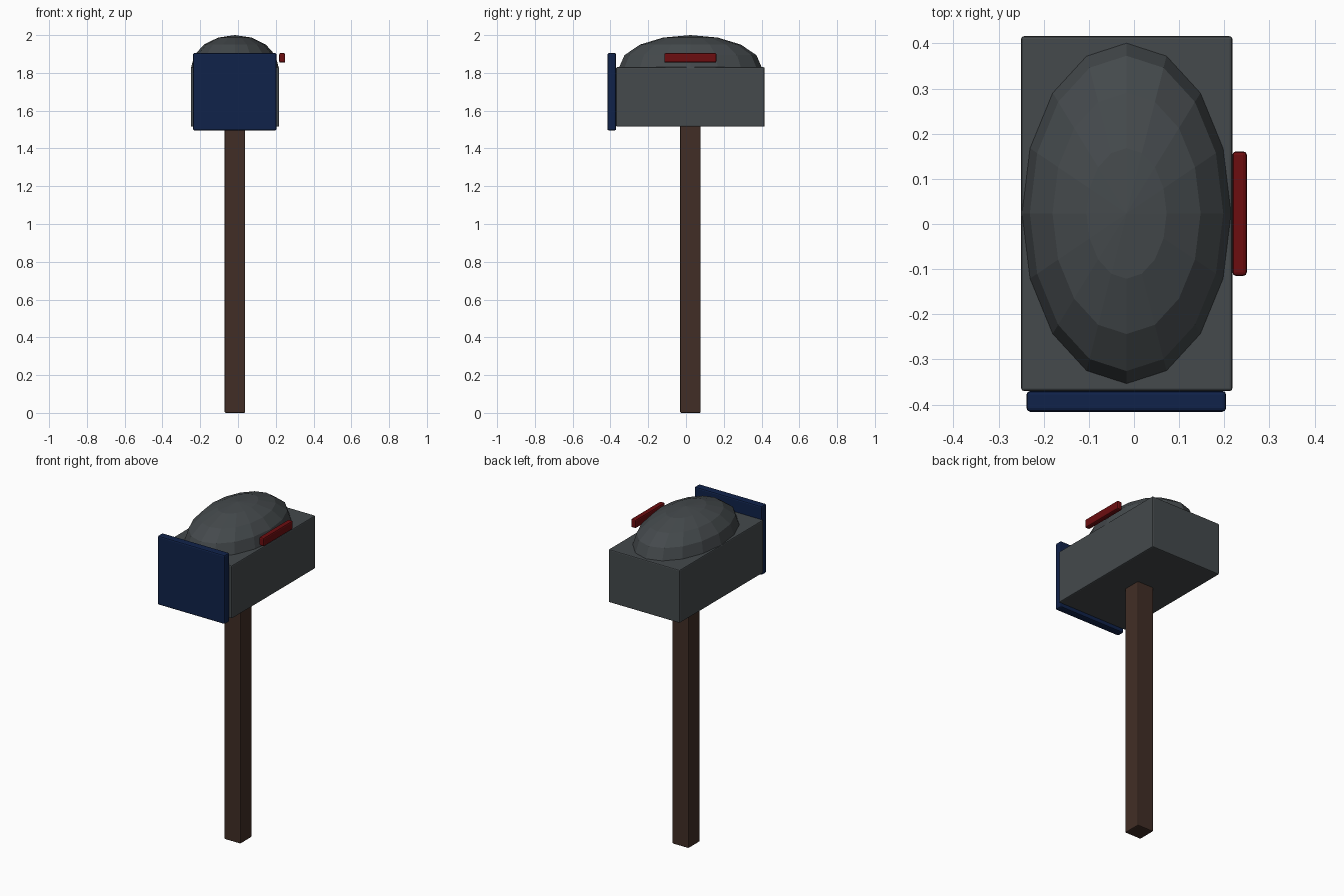
import bpy

default = bpy.data.objects.get("Cube")
if default:
    bpy.data.objects.remove(default, do_unlink=True)

CX, CY = -0.0165, 0.0235  # shared axis of post, box and dome


def material(name, rgb):
    mat = bpy.data.materials.new(name)
    mat.use_nodes = True
    color = (*rgb, 1.0)
    mat.diffuse_color = color
    mat.node_tree.nodes["Principled BSDF"].inputs["Base Color"].default_value = color
    return mat


def finish(name, mat):
    obj = bpy.context.object
    obj.name = obj.data.name = name
    obj.data.materials.append(mat)
    bpy.ops.object.transform_apply(location=False, rotation=False, scale=True)
    return obj


def beveled_box(name, low, high, bevel, mat):
    center = [(a + b) / 2 for a, b in zip(low, high)]
    bpy.ops.mesh.primitive_cube_add(size=1, location=center)
    bpy.context.object.scale = [b - a for a, b in zip(low, high)]
    obj = finish(name, mat)
    mod = obj.modifiers.new("Soft edges", "BEVEL")
    mod.width = bevel
    mod.segments = 2
    return obj


grey = material("dark grey metal", (0.058, 0.067, 0.072))
brown = material("brown wood", (0.053, 0.027, 0.019))
blue = material("navy blue", (0.005, 0.016, 0.068))
red = material("dark red", (0.15, 0.004, 0.005))

# Square post
beveled_box("post", (CX - 0.054, CY - 0.054, 0), (CX + 0.054, CY + 0.054, 1.53), 0.006, brown)

# Mailbox body
beveled_box("box", (-0.25, -0.37, 1.515), (0.218, 0.416, 1.83), 0.006, grey)

# Faceted domed roof, lower half hidden in the box
bpy.ops.mesh.primitive_uv_sphere_add(segments=16, ring_count=8, radius=1, location=(CX, CY, 1.828))
bpy.context.object.scale = (0.232, 0.378, 0.172)
finish("domed_roof", grey)

# Front door and side flag
beveled_box("door", (-0.238, -0.416, 1.495), (0.204, -0.37, 1.905), 0.008, blue)
beveled_box("flag", (0.218, -0.115, 1.854), (0.25, 0.161, 1.905), 0.008, red)
